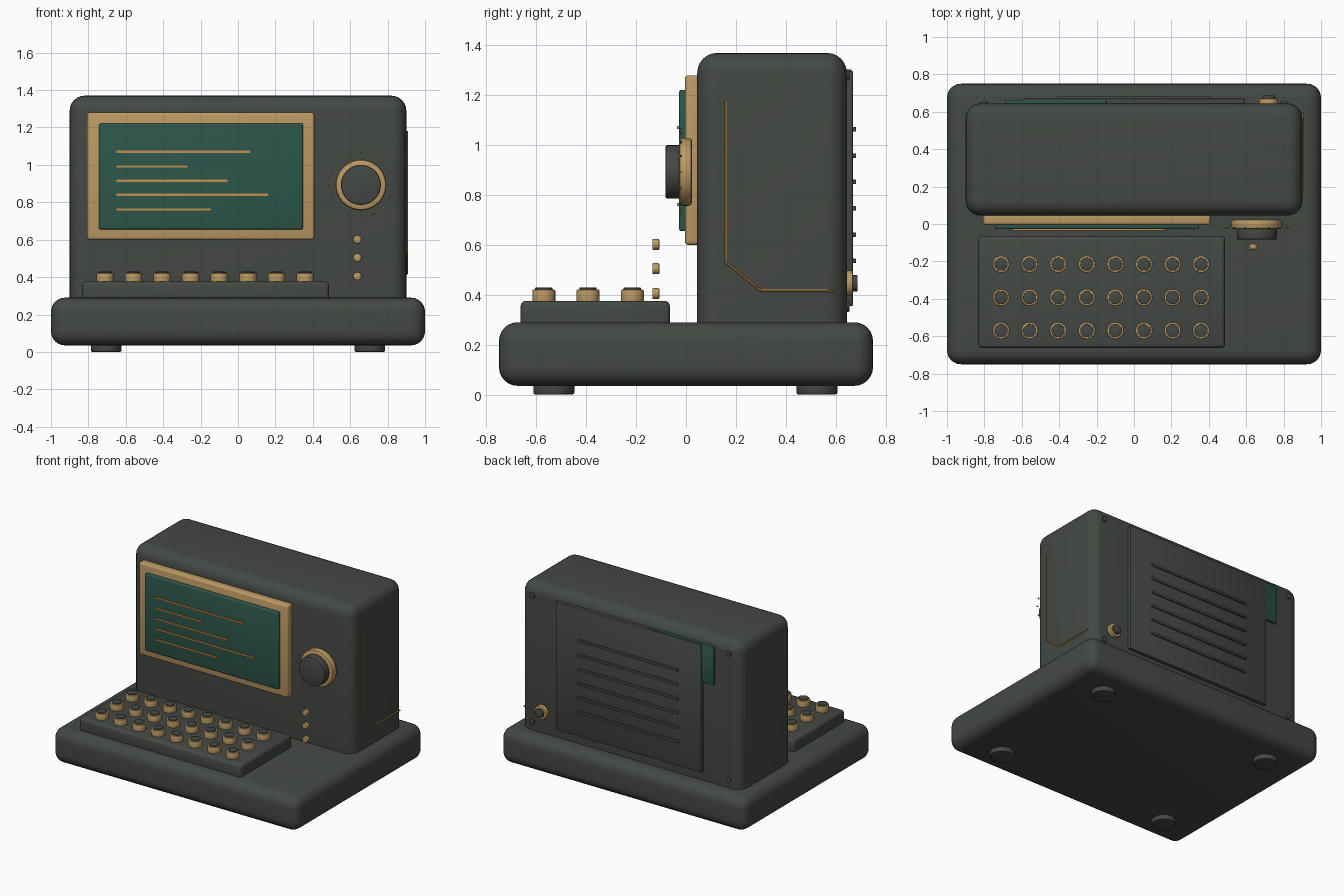
import bpy, math
from mathutils import Vector

if "Cube" in bpy.data.objects:
    bpy.data.objects.remove(bpy.data.objects["Cube"])


def mat(name, r, g, b):
    m = bpy.data.materials.new(name)
    m.diffuse_color = (r, g, b, 1)
    m.use_nodes = True
    m.node_tree.nodes["Principled BSDF"].inputs["Base Color"].default_value = m.diffuse_color
    return m


CASE = mat("dark grey green", 0.058, 0.066, 0.057)
BRASS = mat("brass", 0.50, 0.32, 0.125)
GREEN = mat("screen green", 0.026, 0.095, 0.07)
AMBER = mat("amber", 0.55, 0.28, 0.075)


def finish(ob, name, material, bevel=0, segments=3):
    ob.name = name
    ob.data.materials.append(material)
    bpy.ops.object.transform_apply(location=False, rotation=True, scale=True)
    if bevel:
        b = ob.modifiers.new("bevel", 'BEVEL')
        b.width, b.segments = bevel, segments
        b.limit_method = 'ANGLE'
        bpy.ops.object.modifier_apply(modifier=b.name)
    bpy.ops.object.shade_smooth_by_angle(angle=math.radians(35))
    return ob


def box(name, material, x, y, z, bevel=0, segments=3):
    """Box from (low, high) ranges."""
    bpy.ops.mesh.primitive_cube_add(size=1, location=[(a + b) / 2 for a, b in (x, y, z)])
    ob = bpy.context.object
    ob.scale = [b - a for a, b in (x, y, z)]
    return finish(ob, name, material, bevel, segments)


def rod(name, material, start, end, r, bevel=0, sides=32):
    """Cylinder between two points."""
    a, b = Vector(start), Vector(end)
    bpy.ops.mesh.primitive_cylinder_add(vertices=sides, radius=r, depth=(b - a).length,
                                        location=(a + b) / 2)
    ob = bpy.context.object
    ob.rotation_euler = (b - a).to_track_quat('Z', 'Y').to_euler()
    return finish(ob, name, material, bevel, 2)


# base slab, cabinet and feet
box("base", CASE, (-1, 1), (-0.75, 0.75), (0.035, 0.29), 0.075, 6)
box("cabinet", CASE, (-0.9, 0.9), (0.045, 0.645), (0.18, 1.37), 0.08, 6)
for x in (-0.705, 0.705):
    for y in (-0.53, 0.525):
        rod("foot", CASE, (x, y, 0), (x, y, 0.06), 0.082, 0.008)

# screen, its frame and the lines shown on it
box("screen_frame", BRASS, (-0.808, 0.408), (-0.005, 0.06), (0.60, 1.28), 0.014)
box("screen", GREEN, (-0.743, 0.348), (-0.028, 0.01), (0.655, 1.222), 0.01)
for z, end in ((1.07, 0.065), (0.992, -0.27), (0.915, -0.055), (0.84, 0.16), (0.762, -0.145)):
    box("screen_line", AMBER, (-0.65, end), (-0.036, -0.027), (z - 0.006, z + 0.006))

# dial with a ring of ticks
DX, DZ = 0.657, 0.893
rod("dial_ring", BRASS, (DX, 0.025, DZ), (DX, -0.028, DZ), 0.136, 0.015, 48)
rod("dial_knob", CASE, (DX, -0.02, DZ), (DX, -0.083, DZ), 0.107, 0.008, 48)
for i in range(16):
    a = math.tau * i / 16
    c, s = math.cos(a), math.sin(a)
    rod("dial_tick", BRASS, (DX + 0.163 * c, -0.02, DZ + 0.163 * s),
        (DX + 0.175 * c, -0.02, DZ + 0.175 * s), 0.004, 0, 6)

# indicator lamps
for z in (0.602, 0.505, 0.405):
    rod("lamp", BRASS, (0.638, -0.107, z), (0.638, -0.135, z), 0.022, 0.004, 16)

# keyboard
box("key_bed", CASE, (-0.833, 0.487), (-0.663, -0.065), (0.26, 0.376), 0.02)
for col in range(8):
    for y in (-0.215, -0.393, -0.57):
        x = -0.711 + 0.1528 * col
        rod("key_ring", BRASS, (x, y, 0.36), (x, y, 0.421), 0.046, 0.006, 24)
        rod("key_cap", CASE, (x, y, 0.40), (x, y, 0.429), 0.035, 0.003, 24)

# inlaid trace on the right side
path = [(0.16, 1.18), (0.16, 0.53), (0.30, 0.417), (0.595, 0.417)]
for (y0, z0), (y1, z1) in zip(path, path[1:]):
    rod("side_trace", AMBER, (0.903, y0, z0), (0.903, y1, z1), 0.005, 0, 8)

# rear panel, green tab behind it, vent slats
box("rear_panel", CASE, (-0.593, 0.593), (0.635, 0.67), (0.355, 1.298), 0.006, 2)
box("rear_tab", GREEN, (-0.69, -0.148), (0.635, 0.664), (1.02, 1.304), 0.004, 2)
for i in range(6):
    z = 1.064 - 0.1056 * i
    box("vent_slat", CASE, (-0.41, 0.41), (0.66, 0.682), (z - 0.009, z + 0.009), 0.003, 2)

# rear screws and socket
for x in (-0.8, 0.8):
    for z in (0.352, 1.28):
        rod("screw", CASE, (x, 0.63, z), (x, 0.655, z), 0.02, 0.003, 16)
rod("socket_ring", BRASS, (0.72, 0.63, 0.446), (0.72, 0.67, 0.446), 0.051, 0.008)
rod("socket_plug", CASE, (0.72, 0.65, 0.446), (0.72, 0.688, 0.446), 0.033, 0.004)
